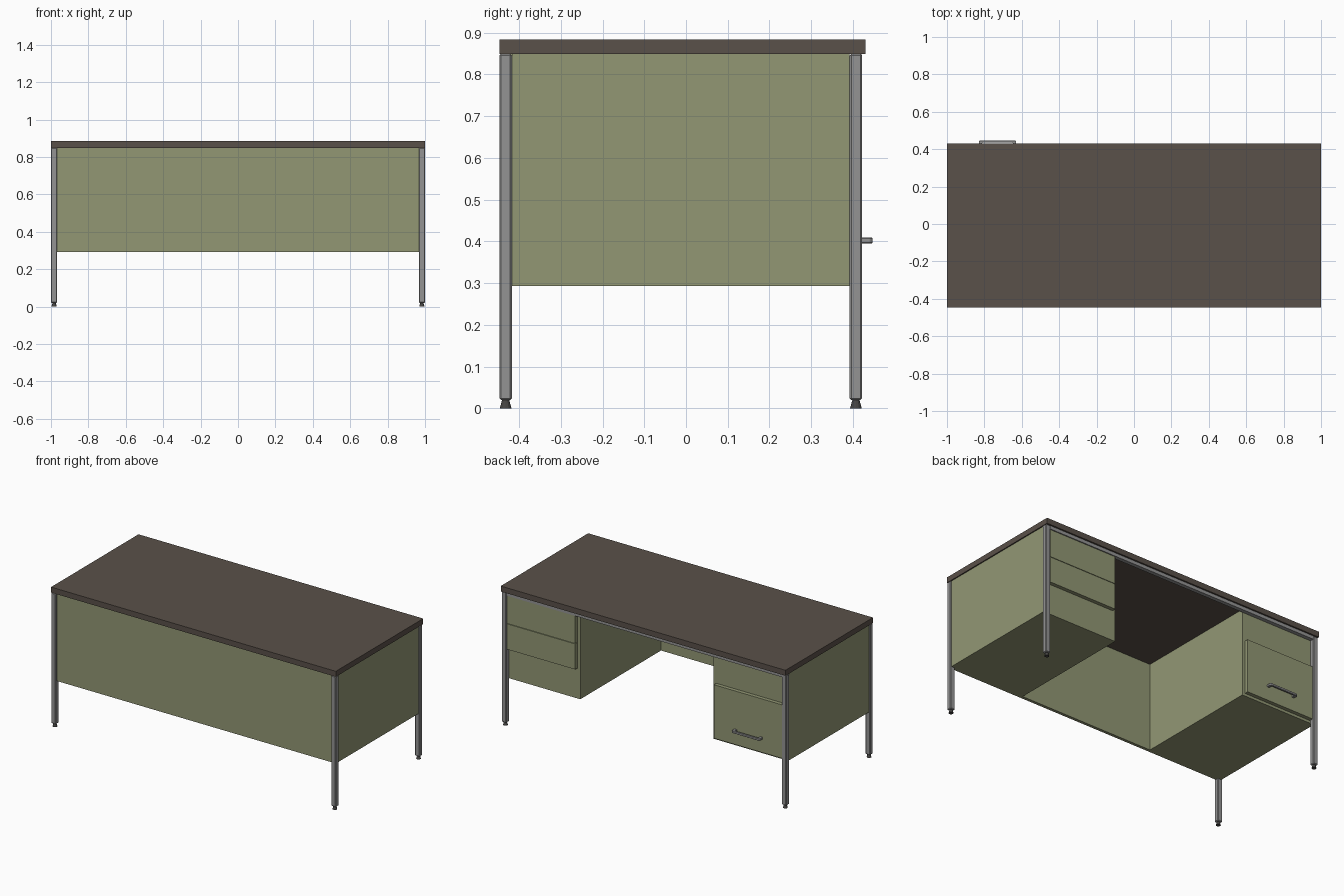
import bpy, bmesh

if "Cube" in bpy.data.objects:
    bpy.data.objects.remove(bpy.data.objects["Cube"])


def material(name, rgb):
    m = bpy.data.materials.new(name)
    m.diffuse_color = (*rgb, 1)
    m.use_nodes = True
    m.node_tree.nodes["Principled BSDF"].inputs["Base Color"].default_value = m.diffuse_color
    return m


BROWN = material("dark_brown_top", (0.102, 0.082, 0.067))
GREEN = material("olive_green_metal", (0.288, 0.309, 0.175))
GREY = material("grey_steel", (0.296, 0.296, 0.296))
DARK = material("dark_grey_foot", (0.06, 0.058, 0.055))


def finish(name, bm, mat, bevel=0):
    bmesh.ops.recalc_face_normals(bm, faces=bm.faces)
    me = bpy.data.meshes.new(name)
    bm.to_mesh(me)
    bm.free()
    me.materials.append(mat)
    ob = bpy.data.objects.new(name, me)
    bpy.context.collection.objects.link(ob)
    if bevel:
        mod = ob.modifiers.new("bevel", 'BEVEL')
        mod.width, mod.segments = bevel, 1
    return ob


def box(name, x, y, z, mat, bevel=0):
    """Box given by its (min, max) range on each axis."""
    bm = bmesh.new()
    bmesh.ops.create_cube(bm, size=1)
    for v in bm.verts:
        v.co = [r[0] if c < 0 else r[1] for c, r in zip(v.co, (x, y, z))]
    return finish(name, bm, mat, bevel)


def span(s, a, b):
    """Range a..b on the right (s=1), mirrored on the left (s=-1)."""
    return (a, b) if s > 0 else (-b, -a)


def foot(name, x, y):
    bm = bmesh.new()
    bmesh.ops.create_cone(bm, cap_ends=True, segments=12, radius1=0.014,
                          radius2=0.008, depth=0.022)
    bmesh.ops.translate(bm, verts=bm.verts, vec=(x, y, 0.011))
    return finish(name, bm, DARK)


# Desk top
box("desk_top", (-1, 1), (-0.447, 0.43), (0.849, 0.884), BROWN)

# Legs with tapered feet
for s, side in ((1, "right"), (-1, "left")):
    for y0, end in ((-0.447, "front"), (0.392, "back")):
        box(f"{end}_{side}_leg", span(s, 0.967, 1.0), (y0, y0 + 0.03),
            (0.02, 0.849), GREY, 0.004)
        foot(f"{end}_{side}_foot", s * 0.983, y0 + 0.015)

# Front panel and rail under the back edge
box("front_panel", (-0.967, 0.967), (-0.437, -0.418), (0.293, 0.849), GREEN)
box("back_rail", (-0.967, 0.967), (0.395, 0.42), (0.828, 0.849), GREY)

# Pedestals, with the outer panels filling the space between the legs
for s, side in ((1, "right"), (-1, "left")):
    box(f"{side}_pedestal", span(s, 0.468, 0.967), (-0.418, 0.392),
        (0.293, 0.849), GREEN)
    box(f"{side}_side_panel", span(s, 0.967, 0.993), (-0.417, 0.392),
        (0.293, 0.849), GREEN)

# Drawer fronts: two shallow ones on the right, a deep one on the left
for name, s, z in (("upper_right_drawer", 1, (0.651, 0.826)),
                   ("middle_right_drawer", 1, (0.486, 0.648)),
                   ("deep_left_drawer", -1, (0.31, 0.65))):
    box(name, span(s, 0.487, 0.965), (0.392, 0.416), z, GREEN)

# Drawer handle: bracket outline extruded upwards
outline = [(-0.1, 0.414), (-0.1, 0.441), (-0.094, 0.447), (0.094, 0.447),
           (0.1, 0.441), (0.1, 0.414), (0.082, 0.414), (0.082, 0.435),
           (-0.082, 0.435), (-0.082, 0.414)]
bm = bmesh.new()
face = bm.faces.new([bm.verts.new((x - 0.73, y, 0.395)) for x, y in outline])
new = bmesh.ops.extrude_face_region(bm, geom=[face])["geom"]
bmesh.ops.translate(bm, vec=(0, 0, 0.014),
                    verts=[g for g in new if isinstance(g, bmesh.types.BMVert)])
finish("drawer_handle", bm, GREY, 0.002)
